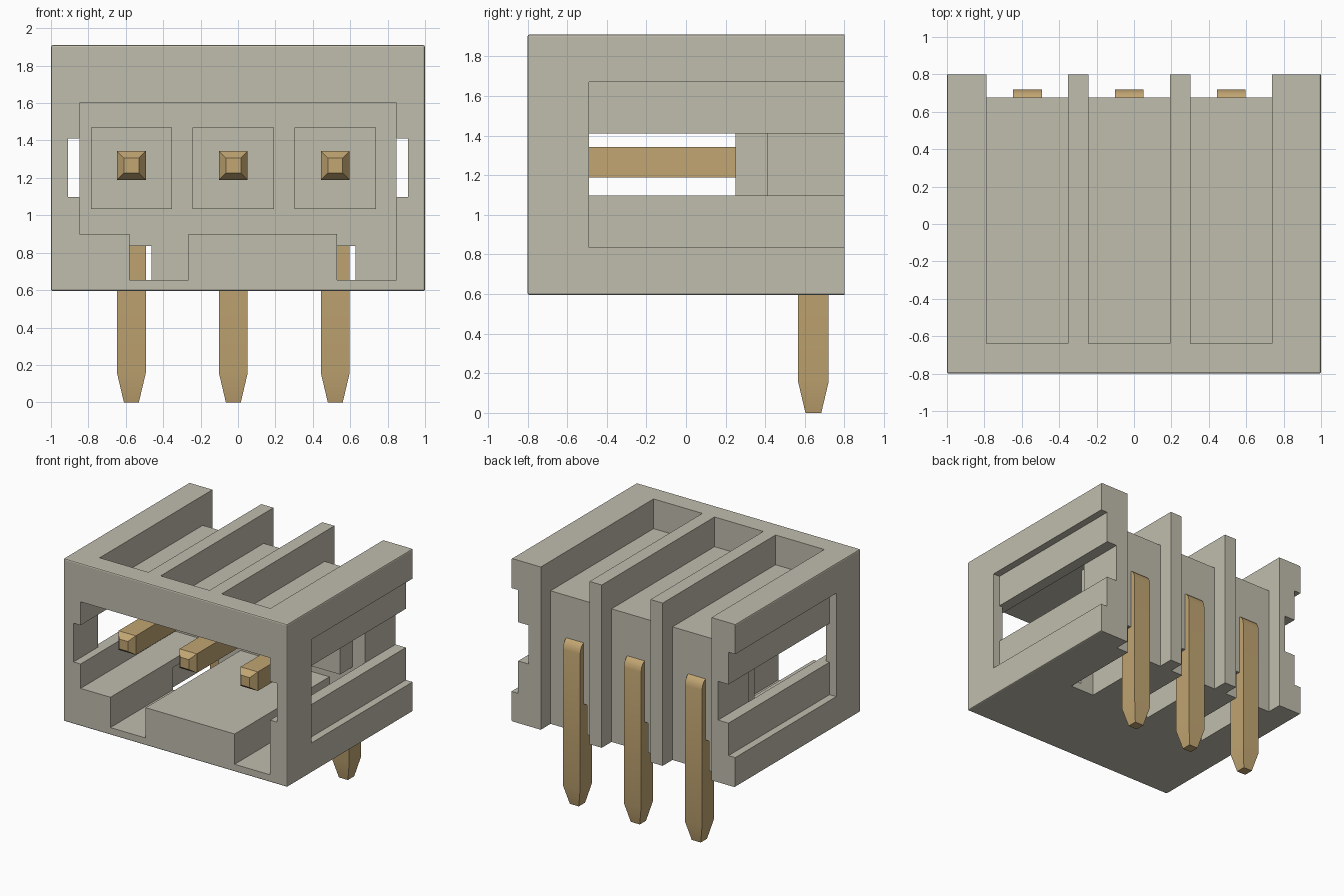
import bpy, bmesh
from mathutils import Matrix, Vector

if "Cube" in bpy.data.objects:
    bpy.data.objects.remove(bpy.data.objects["Cube"], do_unlink=True)


def material(name, rgb):
    m = bpy.data.materials.new(name)
    m.use_nodes = True
    m.diffuse_color = (*rgb, 1)
    bsdf = next(n for n in m.node_tree.nodes if n.type == 'BSDF_PRINCIPLED')
    bsdf.inputs["Base Color"].default_value = (*rgb, 1)
    bsdf.inputs["Roughness"].default_value = 0.6
    return m


PLASTIC = material("warm grey plastic", (0.53, 0.51, 0.42))
METAL = material("tan metal", (0.54, 0.38, 0.17))


def finish(name, bm, mat):
    bmesh.ops.recalc_face_normals(bm, faces=bm.faces)
    me = bpy.data.meshes.new(name)
    bm.to_mesh(me)
    bm.free()
    me.materials.append(mat)
    ob = bpy.data.objects.new(name, me)
    bpy.context.collection.objects.link(ob)
    return ob


def box_bm(x, y, z):
    bm = bmesh.new()
    centre = Vector((sum(x) / 2, sum(y) / 2, sum(z) / 2))
    size = (x[1] - x[0], y[1] - y[0], z[1] - z[0], 1)
    bmesh.ops.create_cube(bm, size=1, matrix=Matrix.Translation(centre) @ Matrix.Diagonal(size))
    return bm


def box(name, x, y, z):
    return finish(name, box_bm(x, y, z), PLASTIC)


PINS = (-0.57, -0.025, 0.52)

# Housing block with softened front and side edges, square at the back
bm = box_bm((-1, 1), (-0.8, 0.8), (0.595, 1.91))
edges = [e for e in bm.edges if any(v.co.y < 0 for v in e.verts)]
bmesh.ops.bevel(bm, geom=edges, offset=0.01, segments=2, profile=0.5, affect='EDGES')
housing = finish("housing", bm, PLASTIC)

# Openings: mating cavity with two keying notches in its floor
cuts = [((-0.847, 0.847), (-0.9, 0.41), (0.9, 1.6)),
        ((-0.58, -0.265), (-0.9, 0.41), (0.655, 1.0)),
        ((0.53, 0.847), (-0.9, 0.41), (0.655, 1.0))]
# Rear recess, roof pocket and floor slot at each pin
for px in PINS:
    wide = (px - 0.218, px + 0.218)
    cuts += [(wide, (0.675, 0.9), (0.4, 2.1)),
             (wide, (-0.64, 0.75), (1.67, 2.1)),
             ((px - 0.108, px + 0.108), (0.0, 0.75), (0.4, 0.835))]
# Side recess, side window and front slot, on both sides
for s in (-1, 1):
    for a, b, y, z in ((0.94, 1.1, (-0.49, 0.9), (0.835, 1.67)),
                       (0.847, 1.1, (-0.49, 0.9), (1.097, 1.41)),
                       (0.8, 0.91, (-0.9, -0.4), (1.097, 1.41))):
        cuts.append((tuple(sorted((s * a, s * b))), y, z))

bpy.context.view_layer.objects.active = housing
for c in cuts:
    cutter = box("cutter", *c)
    cutter.hide_render = True
    mod = housing.modifiers.new("opening", 'BOOLEAN')
    mod.operation = 'DIFFERENCE'
    mod.solver = 'EXACT'
    mod.object = cutter
    bpy.ops.object.modifier_apply(modifier=mod.name)
    bpy.data.objects.remove(cutter, do_unlink=True)


def make_pin(name, px):
    # Square section swept along an L with a rounded rear corner and tapered ends
    h, t = 0.077, 0.04
    yb, yf, zt, zb = 0.72, 0.566, 1.343, 1.189
    r = 0.09
    # Each section: half width, outer (y, z), inner (y, z)
    mid = (zt + zb) / 2
    rows = [(t, (-0.65, mid + t), (-0.65, mid - t)),
            (h, (-0.6, zt), (-0.6, zb)),
            (h, (yb - r, zt), (yf - 0.01, zb))]
    for cy, cz in ((0.38, 0.92), (0.71, 0.71), (0.92, 0.38)):
        rows.append((h, (yb - r + r * cy, zt - r + r * cz), (yf, zb)))
    rows += [(h, (yb, zt - r), (yf, zb - 0.01)),
             (h, (yb, 0.157), (yf, 0.157)),
             (t, (0.643 + t, 0.0), (0.643 - t, 0.0))]
    bm = bmesh.new()
    rings = [[bm.verts.new((px + sx * w, *p)) for sx, p in ((-1, o), (1, o), (1, i), (-1, i))]
             for w, o, i in rows]
    for a, b in zip(rings, rings[1:]):
        for k in range(4):
            n = (k + 1) % 4
            bm.faces.new((a[k], a[n], b[n], b[k]))
    bm.faces.new(rings[0])
    bm.faces.new(rings[-1])
    bmesh.ops.remove_doubles(bm, verts=bm.verts, dist=0.0001)
    return finish(name, bm, METAL)


# Pin collars on the cavity's rear wall, and the bent pins
for i, px in enumerate(PINS, 1):
    box(f"pin_collar_{i}", (px - 0.217, px + 0.217), (0.25, 0.5), (1.035, 1.47))
    pin = make_pin(f"contact_pin_{i}", px)
    bpy.ops.object.select_all(action='DESELECT')
    pin.select_set(True)
    bpy.context.view_layer.objects.active = pin
    bpy.ops.object.shade_smooth_by_angle(angle=0.45)
